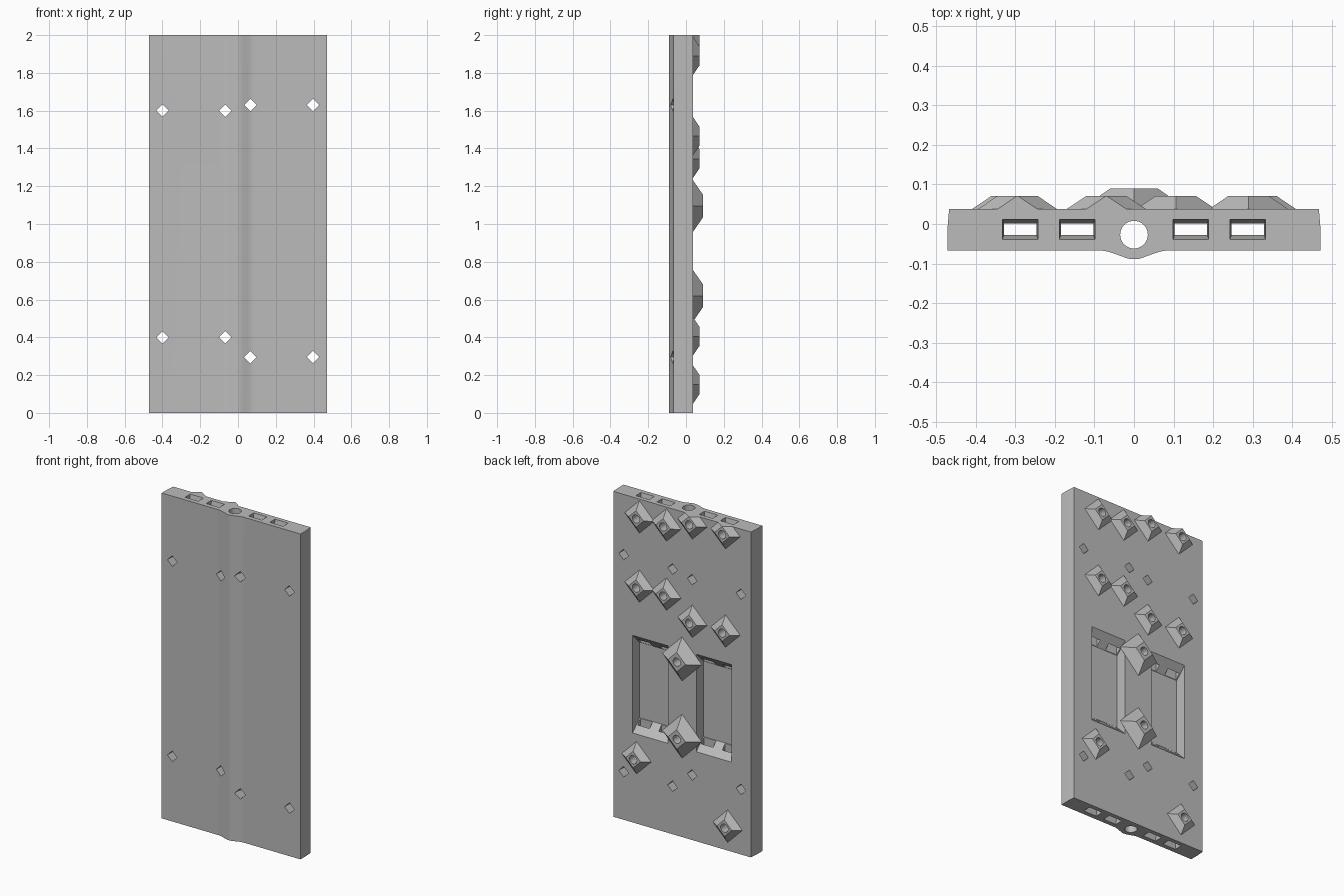
import bpy, bmesh, math
from mathutils import Vector

if "Cube" in bpy.data.objects:
    bpy.data.objects.remove(bpy.data.objects["Cube"])

grey = bpy.data.materials.new("plain grey")
grey.diffuse_color = (0.5, 0.5, 0.5, 1)
grey.use_nodes = True
grey.node_tree.nodes["Principled BSDF"].inputs["Base Color"].default_value = grey.diffuse_color


def loft(bm, sections):
    """Closed solid through matching rings of points."""
    rings = [[bm.verts.new(p) for p in s] for s in sections]
    n = len(rings[0])
    for a, b in zip(rings, rings[1:]):
        for i in range(n):
            j = (i + 1) % n
            bm.faces.new((a[i], a[j], b[j], b[i]))
    bm.faces.new(rings[0][::-1])
    bm.faces.new(rings[-1])


def make(name, solids, cutter=False, clip_top=False):
    bm = bmesh.new()
    for s in solids:
        loft(bm, s)
    if clip_top:
        bmesh.ops.bisect_plane(bm, geom=bm.verts[:] + bm.edges[:] + bm.faces[:],
                               plane_co=(0, 0, 2), plane_no=(0, 0, 1), clear_outer=True)
        bmesh.ops.holes_fill(bm, edges=[e for e in bm.edges if e.is_boundary])
    bmesh.ops.recalc_face_normals(bm, faces=bm.faces[:])
    me = bpy.data.meshes.new(name)
    bm.to_mesh(me)
    bm.free()
    me.materials.append(grey)
    ob = bpy.data.objects.new(name, me)
    bpy.context.collection.objects.link(ob)
    if cutter:
        ob.hide_render = True
        ob.hide_viewport = True
        ob.display_type = 'WIRE'
    return ob


def cut(ob, cutter):
    m = ob.modifiers.new(cutter.name, 'BOOLEAN')
    m.operation, m.solver, m.object = 'DIFFERENCE', 'EXACT', cutter


def ring_xz(x, y, z, r, n):
    """Ring of n points facing the back; four points give a diamond."""
    return [(x + r * math.cos(2 * math.pi * i / n), y,
             z + r * math.sin(2 * math.pi * i / n)) for i in range(n)]


def rect_xy(x0, x1, y0, y1, z):
    return [(x0, y0, z), (x1, y0, z), (x1, y1, z), (x0, y1, z)]


def rect_xz(x0, x1, z0, z1, y):
    return [(x0, y, z0), (x1, y, z0), (x1, y, z1), (x0, y, z1)]


BACK = 0.038

# plate with a soft ridge down the front
half = [(0.0, -0.089), (0.010, -0.0885), (0.02, -0.086), (0.035, -0.0805), (0.05, -0.075),
        (0.065, -0.070), (0.08, -0.0675), (0.095, -0.067),
        (0.472, -0.067), (0.472, -0.01), (0.468, BACK)]
outline = half + [(-x, y) for x, y in reversed(half[1:])]
plate = make("plate", [[[(x, y, z) for x, y in outline] for z in (0, 2)]])

# two back pockets with sloped ends
pockets = make("pocket_cutter", [
    [rect_xz(a, b, 0.54, 1.16, BACK + 0.01), rect_xz(a, b, 0.618, 1.082, -0.03)]
    for a, b in ((0.097, 0.336), (-0.336, -0.097))], True)

# flared slots running the full height
slots = []
for c in (-0.288, -0.144, 0.144, 0.288):
    wide = (c - 0.046, c + 0.046, -0.041, 0.014)
    slim = (c - 0.041, c + 0.041, -0.028, 0.001)
    slots.append([rect_xy(*wide, -0.01), rect_xy(*slim, 0.05),
                  rect_xy(*slim, 1.95), rect_xy(*wide, 2.01)])
slots = make("slot_cutter", slots, True)

# round bore behind the ridge
bore = make("bore_cutter", [[[(0.035 * math.cos(t * math.pi / 16),
                               -0.027 + 0.035 * math.sin(t * math.pi / 16), z)
                              for t in range(32)] for z in (-0.01, 2.01)]], True)

# diamond peg holes
pegs = [(-0.4, 1.6), (-0.068, 1.6), (0.065, 1.63), (0.397, 1.63),
        (-0.4, 0.4), (-0.068, 0.4), (0.065, 0.295), (0.397, 0.295)]
pegs = make("peg_hole_cutter", [[ring_xz(x, y, z, 0.033, 4) for y in (-0.12, 0.06)]
                                for x, z in pegs], True)

# bosses: x, z, base radius, top radius, height
small, large = (0.1, 0.051, 0.033), (0.135, 0.06, 0.052)
bosses = [(x, z, *small) for x, z in (
    (0.29, 1.89), (0.106, 1.89), (-0.07, 1.95), (-0.295, 1.95),
    (0.29, 1.465), (0.106, 1.465), (-0.07, 1.345), (-0.295, 1.345),
    (0.31, 0.405), (-0.31, 0.15))]
bosses += [(0, 1.095, *large), (0, 0.62, *large)]

bolts = make("bolt_hole_cutter", [[ring_xz(x, y, z, 0.025, 20) for y in (0.014, 0.12)]
                                  for x, z, *_ in bosses], True)
for c in (pockets, slots, bore, pegs, bolts):
    cut(plate, c)

for x, z, r0, r1, h in bosses:
    boss = make("diamond_boss", [[ring_xz(x, BACK, z, r0, 4),
                                  ring_xz(x, BACK + h, z, r1, 4)]], clip_top=True)
    cut(boss, bolts)

# smooth ridge and bore, sharp edges elsewhere
bpy.ops.object.select_all(action='DESELECT')
plate.select_set(True)
bpy.context.view_layer.objects.active = plate
bpy.ops.object.shade_smooth_by_angle(angle=math.radians(25))
